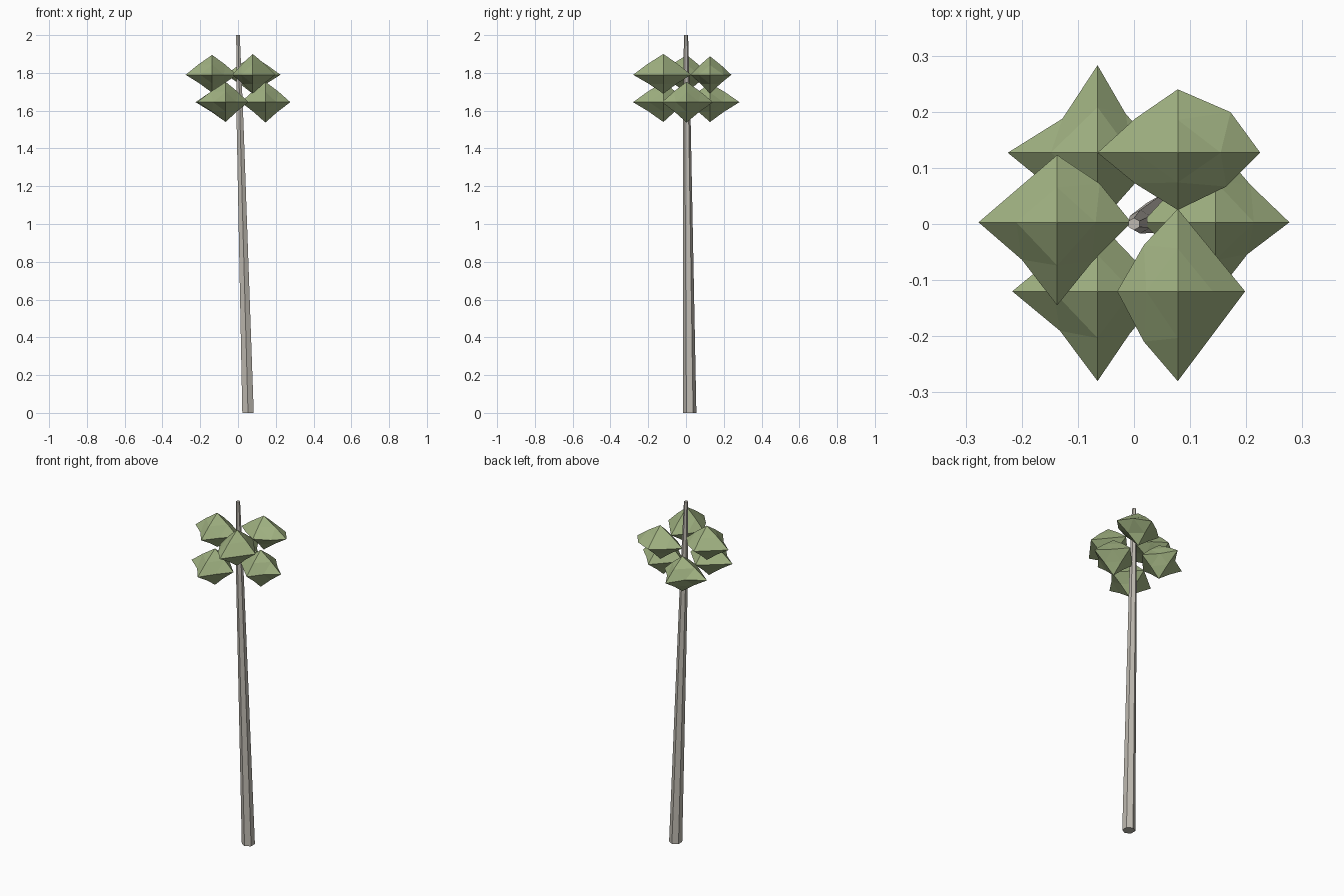
import bpy, bmesh, math
from mathutils import Vector
from itertools import product

if "Cube" in bpy.data.objects:
    bpy.data.objects.remove(bpy.data.objects["Cube"])

def material(name, rgb):
    m = bpy.data.materials.new(name)
    m.diffuse_color = (*rgb, 1)
    m.use_nodes = True
    m.node_tree.nodes["Principled BSDF"].inputs["Base Color"].default_value = m.diffuse_color
    return m

def finish(bm, name, mat):
    bmesh.ops.recalc_face_normals(bm, faces=bm.faces)
    me = bpy.data.meshes.new(name)
    bm.to_mesh(me)
    bm.free()
    me.materials.append(mat)
    ob = bpy.data.objects.new(name, me)
    bpy.context.collection.objects.link(ob)

bark = material("bark", (0.52, 0.49, 0.44))
leaf = material("leaf", (0.35, 0.44, 0.22))

# leaning, tapered six-sided trunk: x, y, z, radius
bm = bmesh.new()
rings = []
for x, y, z, r in [(0.053, 0.02, 0, 0.035), (0.011, 0.004, 1.53, 0.021), (0, 0, 2, 0.011)]:
    angles = [math.radians(90 + 60 * i) for i in range(6)]
    rings.append([bm.verts.new((x + r * math.cos(a), y + r * math.sin(a), z)) for a in angles])
for lo, hi in zip(rings, rings[1:]):
    for i in range(6):
        j = (i + 1) % 6
        bm.faces.new((lo[i], lo[j], hi[j], hi[i]))
bm.faces.new(rings[0])
bm.faces.new(rings[-1])
finish(bm, "trunk", bark)

def clump(name, centre, reach, bulge):
    """Once-divided octahedron: reach = +x -x +y -y +z -z, bulge = ++ -+ -- +- corners in plan."""
    c = Vector(centre)
    tip = {}
    for k in range(6):
        v = Vector((0, 0, 0))
        v[k // 2] = reach[k] * (1 if k % 2 == 0 else -1)
        tip[k] = v
    plan = dict(zip([(0, 2), (1, 2), (1, 3), (0, 3)], bulge))
    bm = bmesh.new()
    corner = {k: bm.verts.new(c + v) for k, v in tip.items()}
    mids = {}

    def mid(a, b):
        key = (min(a, b), max(a, b))
        if key not in mids:
            s = plan.get(key, 1.04 if key[1] == 4 else 0.96)
            mids[key] = bm.verts.new(c + (tip[a] + tip[b]) * 0.5 * s)
        return mids[key]

    for i, j, k in product((0, 1), (2, 3), (4, 5)):
        ij, jk, ki = mid(i, j), mid(j, k), mid(k, i)
        for f in ((corner[i], ij, ki), (corner[j], jk, ij), (corner[k], ki, jk), (ij, jk, ki)):
            bm.faces.new(f)
    finish(bm, name, leaf)

# upper and lower rings of three foliage clumps
clump("upper_left_foliage", (-0.137, 0.003, 1.79),
      (0.132, 0.14, 0.12, 0.148, 0.105, 0.095), (1.15, 1.0, 0.9, 0.95))
clump("upper_back_foliage", (0.078, 0.127, 1.79),
      (0.147, 0.143, 0.113, 0.102, 0.098, 0.1), (1.28, 1.07, 1.07, 1.18))
clump("upper_front_foliage", (0.078, -0.12, 1.79),
      (0.12, 0.108, 0.147, 0.16, 0.11, 0.1), (1.0, 1.12, 1.12, 1.0))
clump("lower_back_foliage", (-0.065, 0.127, 1.645),
      (0.115, 0.16, 0.156, 0.13, 0.1, 0.105), (0.88, 0.78, 1.0, 1.0))
clump("lower_front_foliage", (-0.065, -0.12, 1.645),
      (0.12, 0.152, 0.125, 0.16, 0.107, 0.105), (1.0, 1.0, 0.88, 0.95))
clump("lower_right_foliage", (0.145, 0.003, 1.645),
      (0.132, 0.13, 0.14, 0.13, 0.108, 0.108), (0.95, 1.0, 1.0, 0.87))
